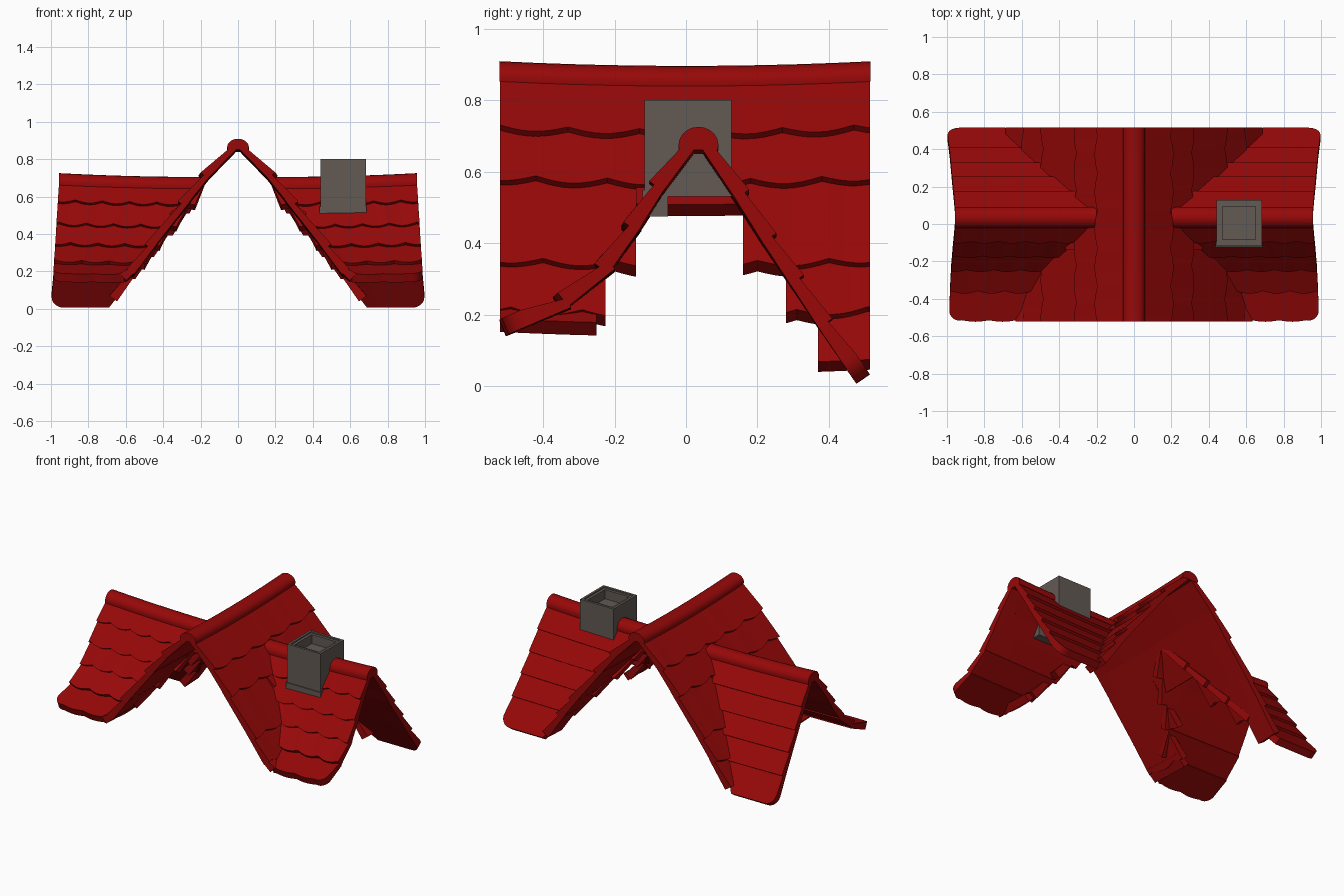
import bpy, bmesh, math

if "Cube" in bpy.data.objects:
    bpy.data.objects.remove(bpy.data.objects["Cube"])

def material(name, rgb):
    m = bpy.data.materials.new(name)
    m.diffuse_color = (*rgb, 1)
    m.use_nodes = True
    m.node_tree.nodes["Principled BSDF"].inputs["Base Color"].default_value = m.diffuse_color
    return m

RED = material("roof red", (0.31, 0.0025, 0.0025))
GREY = material("chimney grey", (0.122, 0.1, 0.088))

def finish(name, bm, mat, mirror=False, angle=35):
    bmesh.ops.recalc_face_normals(bm, faces=bm.faces)
    me = bpy.data.meshes.new(name)
    bm.to_mesh(me)
    bm.free()
    ob = bpy.data.objects.new(name, me)
    bpy.context.collection.objects.link(ob)
    me.materials.append(mat)
    bpy.ops.object.select_all(action='DESELECT')
    ob.select_set(True)
    bpy.context.view_layer.objects.active = ob
    bpy.ops.object.shade_smooth_by_angle(angle=math.radians(angle))
    if mirror:
        ob.modifiers.new("mirror", 'MIRROR').use_mirror_merge = False
    return ob

def loft(bm, sections):
    rings = [[bm.verts.new(p) for p in s] for s in sections]
    n = len(rings[0])
    for a, b in zip(rings, rings[1:]):
        for i in range(n):
            j = (i + 1) % n
            bm.faces.new((a[i], a[j], b[j], b[i]))
    bm.faces.new(rings[0])
    bm.faces.new(rings[-1][::-1])

def lerp(a, b, t):
    return a + (b - a) * t

def main_place(a, h, z):
    return (h, a, z - 0.006 + 0.012 * (a / 0.5) ** 2)

def wing_place(a, h, z):
    t = max(0, (a - 0.2) / 0.75)
    return (a, h, z + (0.02 * t * t - 0.008) * min(1, z / 0.7))

def course(bm, place, p0, p1, top, bot, lip, amp=0, period=1, phase=0, corner=0):
    """One tile course: a slab from upper edge p0 to a scalloped, raised lower edge p1."""
    dx, dz = p1[0] - p0[0], p1[1] - p0[1]
    ln = math.hypot(dx, dz)
    nx, nz = (-dz / ln, dx / ln) if dx > 0 else (dz / ln, -dx / ln)
    thick = 0.028
    width = bot[1] - bot[0]
    ts = {0, 1}
    if amp:   # eight steps per tile, with a point on every joint
        k0, k1 = math.ceil((bot[0] + phase) * 8 / period), math.floor((bot[1] + phase) * 8 / period)
        ts |= {(k * period / 8 - phase - bot[0]) / width for k in range(k0, k1 + 1)}
    else:
        ts |= {0.25, 0.5, 0.75}
    if corner:
        ts |= {1 - corner * (1 - math.sin(k * math.pi / 16)) / width for k in range(8)}
    secs = []
    for t in sorted(ts):
        if secs and t - prev < 1e-4:
            continue
        prev = t
        a0, a1 = lerp(*top, t), lerp(*bot, t)
        up = amp * (1 - abs(math.sin(math.pi * (a1 + phase) / period)))
        d = corner - (1 - t) * width
        if corner and d > 0:
            up += corner - math.sqrt(max(0, corner ** 2 - d * d))
        f = 1 - up / ln
        h, z = lerp(p0[0], p1[0], f), lerp(p0[1], p1[1], f)
        secs.append([place(a0, *p0),
                     place(a1, h + nx * lip, z + nz * lip),
                     place(a1, h - nx * thick, z - nz * thick),
                     place(a0, p0[0] - nx * thick, p0[1] - nz * thick)])
    loft(bm, secs)

# Main gable slopes, with an opening stepped around each wing
bm = bmesh.new()
F, B = -0.52, 0.515
AMP = 0.022
main = [
    ((0.03, 0.865), (0.195, 0.695), AMP, [(F, B)]),
    ((0.17, 0.722), (0.305, 0.555), AMP, [(F, B)]),
    ((0.27, 0.595), (0.35, 0.5), 0, [(-0.14, 0.16)]),
    ((0.27, 0.595), (0.482, 0.325), AMP, [(F, -0.14), (0.16, B)]),
    ((0.45, 0.365), (0.585, 0.185), AMP, [(F, -0.225), (0.28, B)]),
    ((0.55, 0.228), (0.67, 0.055), 0, [(0.37, B)]),
    ((0.55, 0.228), (0.618, 0.165), 0, [(F, -0.25)]),
]
for i, (p0, p1, amp, spans) in enumerate(main):
    for s in spans:
        course(bm, main_place, p0, p1, s, s, 0.022, amp, 0.2, 0.13 + i * 0.09)
finish("main_roof_slopes", bm, RED, mirror=True)

# Wing slopes: flared scalloped front, straight plain back
def wing(name, pts, starts, lip, amp):
    bm = bmesh.new()
    end = lambda z: 0.953 + (0.72 - z) * 0.062
    last = len(pts) - 2
    for i, (p0, p1) in enumerate(zip(pts, pts[1:])):
        s0, s1 = starts[i]
        if i:   # tuck the upper edge beneath the course above
            k = 0.03 / math.dist(p0, p1)
            p0 = (lerp(p0[0], p1[0], -k), lerp(p0[1], p1[1], -k))
        course(bm, wing_place, p0, p1, (s0, end(p0[1])), (s1, end(p1[1])), lip,
               amp * (0.5 if i == last else 1), 0.145, i * 0.06, 0.065 if i == last else 0)
    finish(name, bm, RED, mirror=True)

wing("wing_front_slopes",
     [(0.01, 0.68), (-0.088, 0.55), (-0.165, 0.43), (-0.24, 0.325), (-0.36, 0.23), (-0.515, 0.165)],
     [(0.18, 0.23), (0.26, 0.33), (0.36, 0.42), (0.44, 0.50), (0.55, 0.61)], 0.02, 0.018)
wing("wing_back_slopes",
     [(0.06, 0.68), (0.162, 0.53), (0.238, 0.41), (0.315, 0.295), (0.395, 0.175), (0.5, 0.022)],
     [(0.18, 0.26), (0.26, 0.35), (0.36, 0.45), (0.45, 0.55), (0.55, 0.69)], 0.018, 0)

# Rounded ridge caps, sagging slightly in the middle
def ridge(name, place, a0, a1, h, z, rh, rz, mirror):
    bm = bmesh.new()
    angles = [math.radians(-15 + 210 * k / 12) for k in range(13)]
    loft(bm, [[place(lerp(a0, a1, k / 10), h + rh * math.cos(t), z + rz * math.sin(t))
               for t in angles] for k in range(11)])
    finish(name, bm, RED, mirror)

ridge("main_ridge_cap", main_place, -0.522, 0.517, 0, 0.857, 0.058, 0.045, False)
ridge("wing_ridge_caps", wing_place, 0.2, 0.957, 0.035, 0.662, 0.056, 0.051, True)

# Chimney: hollow body with a stepped rim, standing on a plinth
def block(name, x, y, z, hollow=False):
    bm = bmesh.new()
    bmesh.ops.create_cube(bm, size=1)
    for v in bm.verts:
        v.co = [lerp(lo, hi, c + 0.5) for c, (lo, hi) in zip(v.co, (x, y, z))]
    bm.normal_update()
    if hollow:
        top = max(bm.faces, key=lambda f: f.calc_center_median().z)
        for width, drop in ((0.022, 0.008), (0.025, 0.06)):
            bmesh.ops.inset_region(bm, faces=[top], thickness=width)
            bm.normal_update()
            new = bmesh.ops.extrude_discrete_faces(bm, faces=[top])["faces"][0]
            bmesh.ops.translate(bm, verts=new.verts, vec=(0, 0, -drop))
            top = new
            bm.normal_update()
    finish(name, bm, GREY, angle=30)

block("chimney_body", (0.44, 0.684), (-0.116, 0.127), (0.53, 0.8), True)
block("chimney_plinth", (0.436, 0.688), (-0.122, -0.05), (0.475, 0.548))
